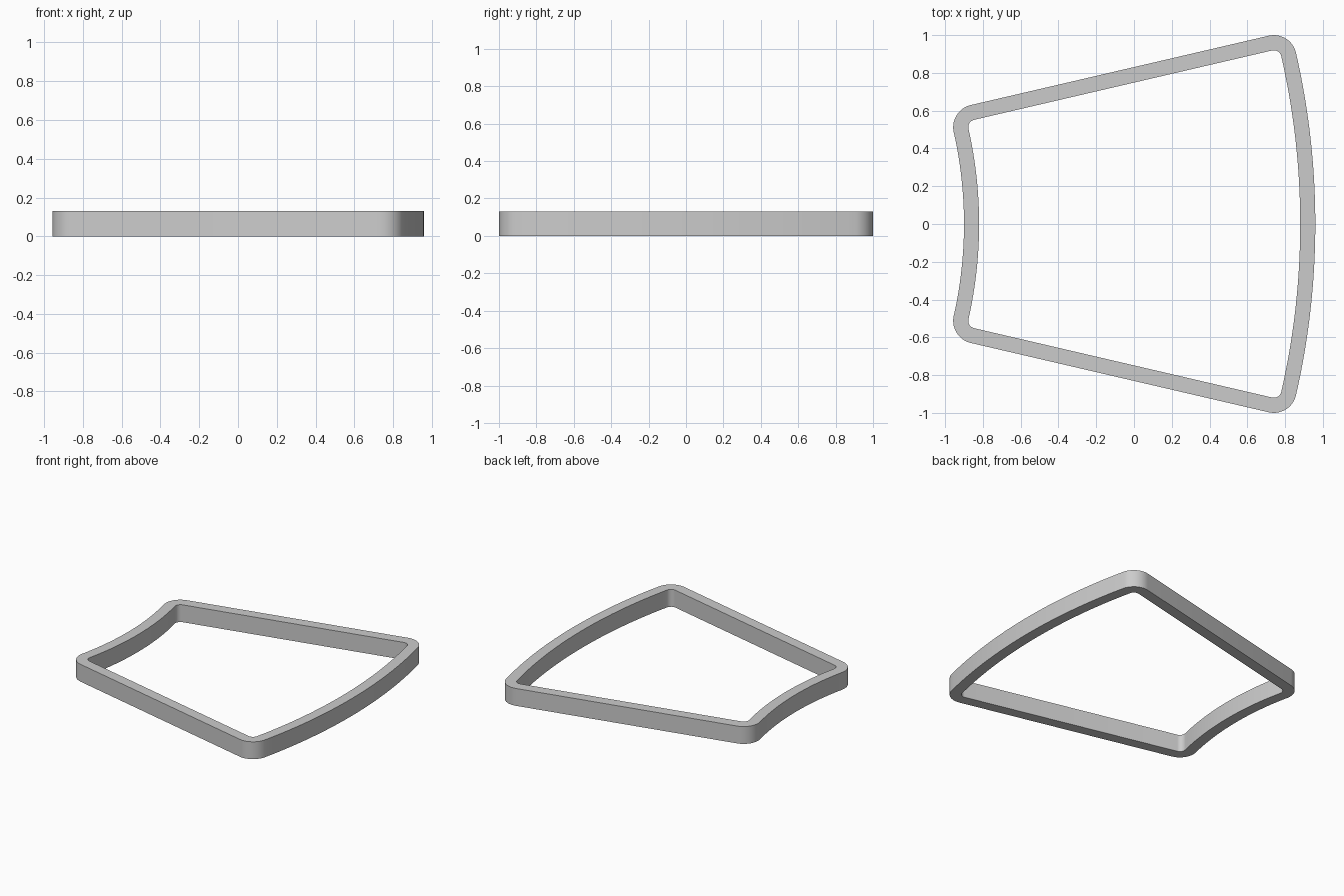
import bpy, bmesh
from math import sin, cos, asin, pi, radians
from mathutils import Vector

cube = bpy.data.objects.get("Cube")
if cube:
    bpy.data.objects.remove(cube, do_unlink=True)

# Ring sector: arcs share one centre, the sides are almost radial
CENTRE_X = -3.1
R_WIDE, R_NARROW = 3.94, 2.32      # arcs through the corner centres
SIDE_ANGLE, SIDE_SHIFT = radians(13.1), -0.0135
OUTER, INNER = 0.12, 0.04          # corner radii; their difference is the wall
HEIGHT = 0.13
ARC_STEPS, CORNER_STEPS = 20, 10


def steps(a, b, n):
    return [a + (b - a) * i / n for i in range(n + 1)]


def on_arc(radius, angle):
    return Vector((CENTRE_X + radius * cos(angle), radius * sin(angle)))


def half_outline():
    """Pairs of (skeleton point, outward angle) from the wide end to the narrow end."""
    wide = SIDE_ANGLE + asin(SIDE_SHIFT / R_WIDE)
    narrow = SIDE_ANGLE + asin(SIDE_SHIFT / R_NARROW)
    side = SIDE_ANGLE + pi / 2
    pts = [(on_arc(R_WIDE, a), a) for a in steps(0, wide, ARC_STEPS)]
    pts += [(on_arc(R_WIDE, wide), a) for a in steps(wide, side, CORNER_STEPS)[1:]]
    pts += [(on_arc(R_NARROW, narrow), a) for a in steps(side, pi + narrow, CORNER_STEPS)]
    pts += [(on_arc(R_NARROW, a), pi + a) for a in steps(narrow, 0, ARC_STEPS)[1:]]
    return pts


# Full outline, mirrored front to back
half = half_outline()
outline = half + [(Vector((p.x, -p.y)), -a) for p, a in half[-2:0:-1]]

# Rectangular wall section swept round the outline
bm = bmesh.new()
section = [(OUTER, 0), (OUTER, HEIGHT), (INNER, HEIGHT), (INNER, 0)]
rings = [[bm.verts.new((p.x + d * cos(a), p.y + d * sin(a), z)) for d, z in section]
         for p, a in outline]
for i, ring in enumerate(rings):
    following = rings[(i + 1) % len(rings)]
    for j in range(4):
        k = (j + 1) % 4
        bm.faces.new((ring[j], following[j], following[k], ring[k]))
bmesh.ops.recalc_face_normals(bm, faces=bm.faces)

mesh = bpy.data.meshes.new("sector_frame")
bm.to_mesh(mesh)
bm.free()
frame = bpy.data.objects.new("sector_frame", mesh)
bpy.context.collection.objects.link(frame)

# Plain grey
grey = bpy.data.materials.new("plain_grey")
grey.use_nodes = True
colour = (0.6, 0.6, 0.6, 1)
grey.diffuse_color = colour
grey.node_tree.nodes["Principled BSDF"].inputs["Base Color"].default_value = colour
mesh.materials.append(grey)

# Smooth walls with sharp rims
bpy.ops.object.select_all(action="DESELECT")
frame.select_set(True)
bpy.context.view_layer.objects.active = frame
bpy.ops.object.shade_smooth_by_angle(angle=radians(30))
